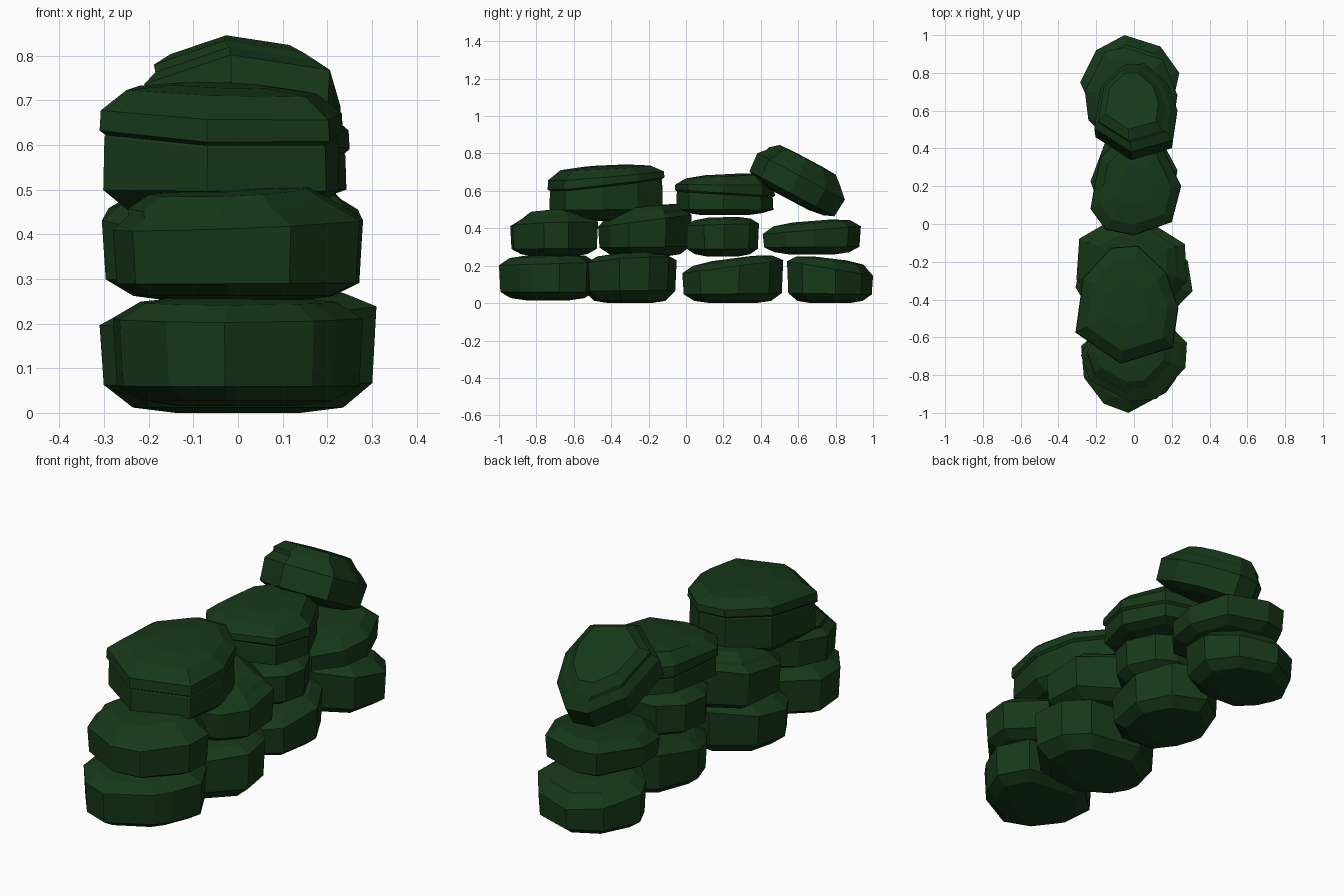
import bpy, bmesh, math, random
from mathutils import Matrix, Vector

if "Cube" in bpy.data.objects:
    bpy.data.objects.remove(bpy.data.objects["Cube"])

random.seed(7)
mat = bpy.data.materials.new("dark_green")
mat.diffuse_color = (0.008, 0.040, 0.009, 1)
mat.use_nodes = True
mat.node_tree.nodes["Principled BSDF"].inputs["Base Color"].default_value = mat.diffuse_color

PLAIN = "plain"
CAP = "cap"      # small raised slab on top
LIP = "lip"      # overhanging upper slab

# plan outlines of the most visible stones (refitted to each stone's range)
SLAB = [(-.31, -.57), (-.27, -.28), (-.12, -.12), (.02, -.11), (.17, -.25),
        (.235, -.44), (.205, -.65), (-.07, -.735)]
FRONT = [(-.28, -.64), (-.265, -.81), (-.16, -.95), (-.03, -1), (.17, -.89),
         (.22, -.82), (.28, -.67), (.2, -.52), (-.1, -.47)]
BACK = [(-.05, 1), (.14, .94), (.24, .8), (.2, .62), (.05, .54), (-.14, .55),
        (-.24, .65), (-.285, .75), (-.2, .92)]
MID = [(.25, .2), (.15, .41), (-.06, .475), (-.18, .35), (-.21, .2), (-.23, .08),
       (-.15, -.03), (0, -.06), (.2, .01)]


def stone(name, xr, yr, zs, tilt=0.0, kind=PLAIN, edge_tilt=None, side_tilt=0.0,
          cap_shift=(0, 0), n=9, pitch=0.0, outline=None):
    """Faceted boulder: lofted irregular polygon fitted to its x and y range.
    zs = bottom, lower edge, upper edge, top.  tilt slopes the top along y,
    edge_tilt slopes the upper edge along y, side_tilt slopes both along x."""
    et = tilt if edge_tilt is None else edge_tilt
    cx, cy = sum(xr) / 2, sum(yr) / 2
    rx, ry = (xr[1] - xr[0]) / 2, (yr[1] - yr[0]) / 2
    # irregular outline, normalised to +-1
    ph = random.random() * 6.28
    pts = []
    for i in range(n):
        a = ph + 2 * math.pi * (i + random.uniform(-0.24, 0.24)) / n
        r = random.uniform(0.95, 1.05)
        pts.append((r * math.cos(a), r * math.sin(a)))
    pts = outline or pts
    n = len(pts)
    lo = [min(p[k] for p in pts) for k in (0, 1)]
    hi = [max(p[k] for p in pts) for k in (0, 1)]
    pts = [tuple(2 * (p[k] - lo[k]) / (hi[k] - lo[k]) - 1 for k in (0, 1)) for p in pts]

    b, e0, e1, t = zs
    h = t - e1
    # rings: scale, height, slope along y, share of side tilt, share of cap shift
    rings = [(0.45, b, 0, 0, 0), (0.76, b + 0.012, 0, 0, 0), (0.97, e0, 0.1 * et, 0.1, 0)]
    if kind == PLAIN:
        rings += [(1.0, e1, et, 1, 0), (0.78, t - 0.008, tilt, 1, 0), (0.4, t + 0.004, tilt, 1, 0)]
    elif kind == CAP:
        rings += [(1.0, e1, et, 1, 0), (0.86, e1 + 0.4 * h, tilt, 1, 0.3),
                  (0.81, e1 + 0.6 * h, tilt, 1, 1), (0.64, t, tilt, 1, 1),
                  (0.3, t + 0.004, tilt, 1, 1)]
    else:
        rings += [(0.96, e1 - 0.035, et, 1, 0), (0.95, e1 - 0.03, et, 1, 0),
                  (1.0, e1 - 0.02, et, 1, 0), (0.99, e1 + 0.3 * h, (et + tilt) / 2, 1, 0),
                  (0.78, t - 0.008, tilt, 1, 0), (0.4, t + 0.004, tilt, 1, 0)]

    bm = bmesh.new()
    loops = []
    for s, z, ky, kx, kc in rings:
        loop = []
        for x, y in pts:
            px, py = x * rx * s + kc * cap_shift[0], y * ry * s + kc * cap_shift[1]
            loop.append(bm.verts.new((px, py, z + ky * py + kx * side_tilt * px)))
        loops.append(loop)
    for l0, l1 in zip(loops, loops[1:]):
        for i in range(n):
            j = (i + 1) % n
            bm.faces.new((l0[i], l0[j], l1[j], l1[i]))
    bm.faces.new(loops[0][::-1])
    bm.faces.new(loops[-1])
    if pitch:
        c = Vector((0, 0, (b + t) / 2))
        bmesh.ops.rotate(bm, verts=bm.verts, cent=c, matrix=Matrix.Rotation(pitch, 3, 'X'))
    bmesh.ops.translate(bm, verts=bm.verts, vec=(cx, cy, 0))
    bmesh.ops.recalc_face_normals(bm, faces=bm.faces)
    me = bpy.data.meshes.new(name)
    bm.to_mesh(me)
    bm.free()
    me.materials.append(mat)
    bpy.context.collection.objects.link(bpy.data.objects.new(name, me))


# bottom course
stone("base_stone_1", (-0.28, 0.28), (-1.0, -0.48), (0.015, 0.06, 0.21, 0.255), 0.03,
      outline=FRONT)
stone("base_stone_2", (-0.31, 0.31), (-0.55, -0.05), (0.0, 0.065, 0.22, 0.26), 0.06,
      side_tilt=0.07)
stone("base_stone_3", (-0.23, 0.23), (-0.02, 0.52), (0.0, 0.05, 0.195, 0.235), 0.13,
      outline=BACK)
stone("base_stone_4", (-0.285, 0.24), (0.54, 1.0), (0.0, 0.05, 0.185, 0.235), -0.12,
      edge_tilt=-0.17, outline=BACK)
# middle course
stone("middle_stone_1", (-0.28, 0.28), (-0.94, -0.47), (0.25, 0.29, 0.42, 0.495), 0.07, CAP,
      edge_tilt=0.03, side_tilt=0.04, cap_shift=(-0.02, 0.02))
stone("middle_stone_2", (-0.305, 0.28), (-0.47, 0.03), (0.25, 0.30, 0.44, 0.515), 0.09, CAP,
      edge_tilt=0.13, cap_shift=(0.0, 0.01))
stone("middle_stone_3", (-0.21, 0.22), (0.0, 0.39), (0.25, 0.29, 0.42, 0.455), 0.03)
stone("middle_stone_4", (-0.26, 0.23), (0.41, 0.935), (0.26, 0.30, 0.39, 0.435), 0.08)
# top course, last stone leaning backwards
stone("top_stone_1", (-0.31, 0.235), (-0.74, -0.115), (0.44, 0.50, 0.66, 0.73), 0.05, LIP,
      edge_tilt=0.11, side_tilt=-0.03, outline=SLAB)
stone("top_stone_2", (-0.23, 0.25), (-0.06, 0.475), (0.47, 0.50, 0.61, 0.685), 0.05, LIP,
      edge_tilt=-0.06, outline=MID)
stone("leaning_stone", (-0.21, 0.23), (0.34, 0.87), (0.54, 0.575, 0.68, 0.775), 0.0, CAP,
      cap_shift=(-0.02, -0.01), pitch=math.radians(-28), outline=SLAB)
